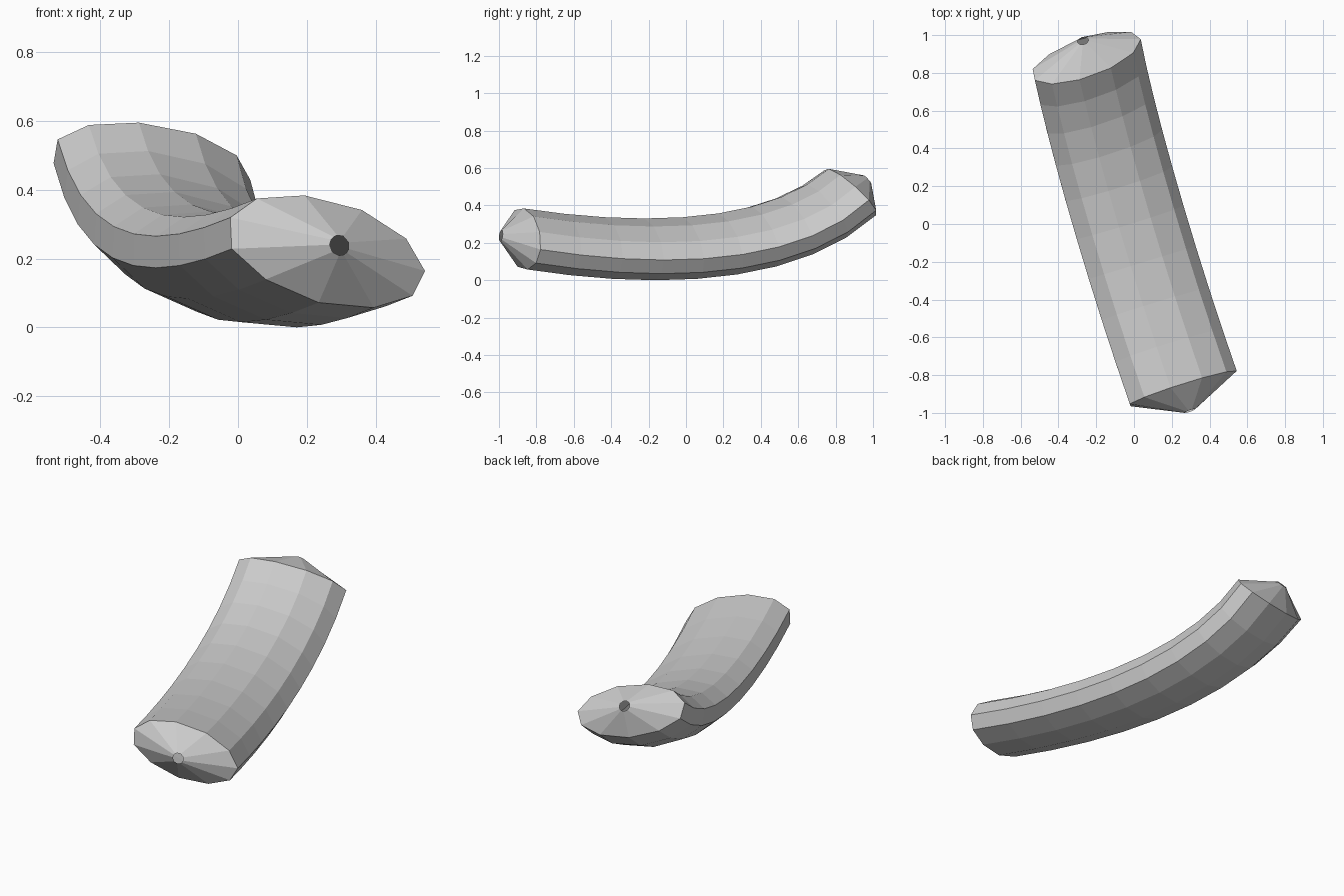
import bpy, bmesh
from mathutils import Vector

if "Cube" in bpy.data.objects:
    bpy.data.objects.remove(bpy.data.objects["Cube"])

# cross-section: tilted 11-sided oval (sideways, up)
PROFILE = [(-.29, .10), (-.205, .156), (-.058, .165), (.117, .122), (.249, .038),
           (.302, -.057), (.26, -.13), (.139, -.165), (-.03, -.15), (-.19, -.082), (-.29, .008)]
# centre line as one Bezier curve
P = [Vector(p) for p in ((.256, -.87, .222), (.025, -.21, .12), (-.178, .505, .135), (-.253, .882, .473))]
SEGMENTS = 9
HOLE_SCALE = .03


def curve_point(t):
    s = 1 - t
    return P[0]*s**3 + P[1]*3*s*s*t + P[2]*3*s*t*t + P[3]*t**3


def frame(t):
    s = 1 - t
    d = ((P[1]-P[0])*s*s + (P[2]-P[1])*2*s*t + (P[3]-P[2])*t*t).normalized()
    side = d.cross(Vector((0, 0, 1))).normalized()
    return side, side.cross(d)


bm = bmesh.new()


def add_ring(centre, t, tip=False):
    side, up = frame(t)
    verts = []
    for u, v in PROFILE:
        if tip:
            r = Vector((u * .5, v)).normalized() * HOLE_SCALE
            u, v = r
        verts.append(bm.verts.new(centre + side*u + up*v))
    return verts


# tapered front end, curved tube, tapered back end; tips stay open
rings = [add_ring(Vector((.295, -.99, .24)), 0, True)]
rings += [add_ring(curve_point(i/SEGMENTS), i/SEGMENTS) for i in range(SEGMENTS+1)]
rings.append(add_ring(Vector((-.27, .97, .54)), 1, True))

n = len(PROFILE)
for a, b in zip(rings, rings[1:]):
    for i in range(n):
        j = (i+1) % n
        bm.faces.new((a[i], a[j], b[j], b[i]))
bmesh.ops.recalc_face_normals(bm, faces=bm.faces)

# rest the lowest point on the ground
low = min(v.co.z for v in bm.verts)
bmesh.ops.translate(bm, verts=bm.verts, vec=(0, 0, -low))

mesh = bpy.data.meshes.new("curved_tube")
bm.to_mesh(mesh)
bm.free()
obj = bpy.data.objects.new("curved_tube", mesh)
bpy.context.collection.objects.link(obj)
